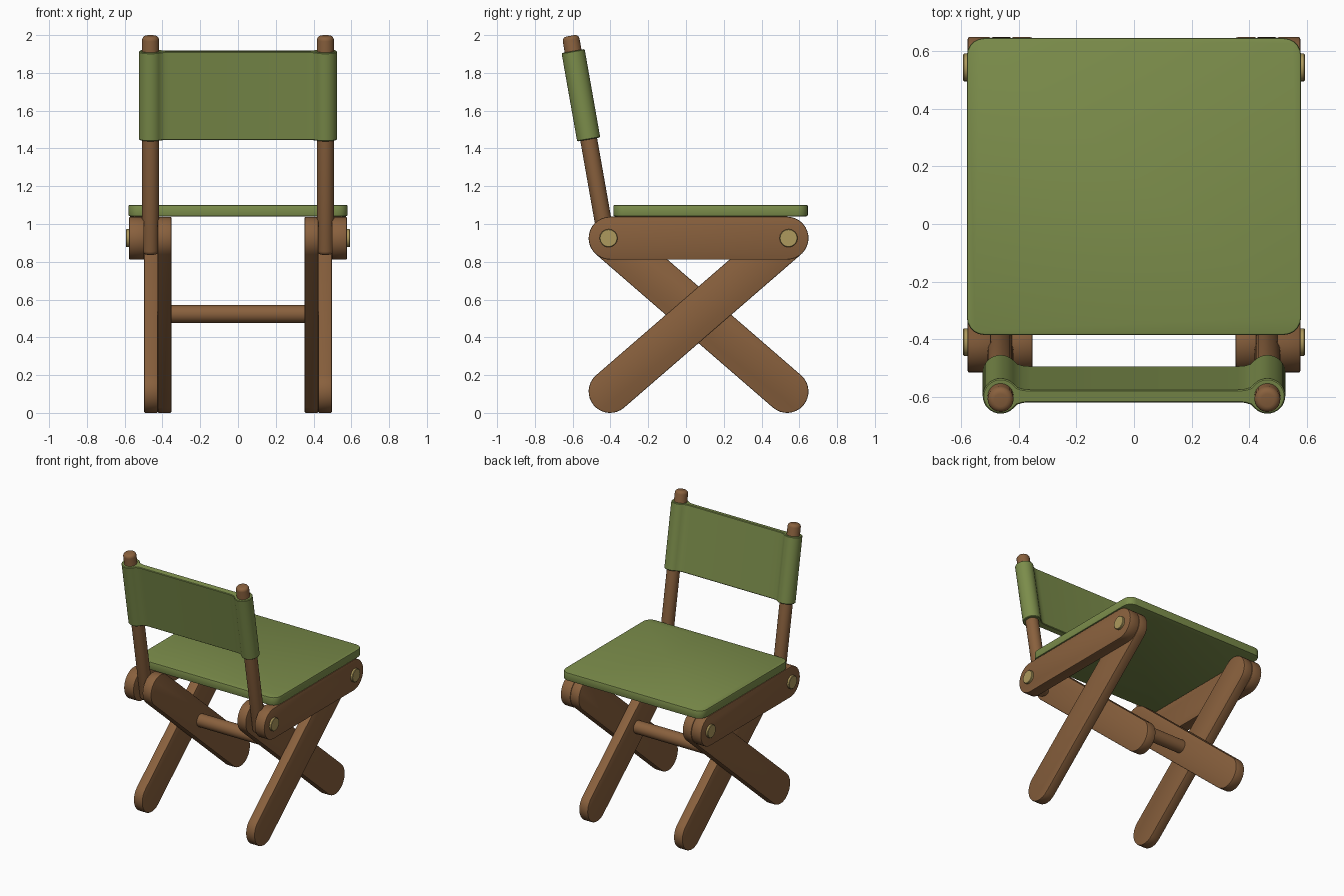
import bpy, bmesh, math
from mathutils import Matrix, Vector

cube = bpy.data.objects.get("Cube")
if cube:
    bpy.data.objects.remove(cube, do_unlink=True)


def material(name, rgb):
    m = bpy.data.materials.new(name)
    m.use_nodes = True
    m.diffuse_color = (*rgb, 1)
    bsdf = m.node_tree.nodes["Principled BSDF"]
    bsdf.inputs["Base Color"].default_value = (*rgb, 1)
    bsdf.inputs["Roughness"].default_value = 0.8
    return m


WOOD = material("brown wood", (0.25, 0.118, 0.047))
CLOTH = material("olive cloth", (0.2, 0.267, 0.07))
BRASS = material("brass", (0.42, 0.32, 0.11))


def prism(name, outline, depth, matrix, mat, bevel=0.0, segments=2):
    """Extrude a 2D outline along local z, then place it with a matrix."""
    bm = bmesh.new()
    face = bm.faces.new([bm.verts.new((u, v, 0)) for u, v in outline])
    out = bmesh.ops.extrude_face_region(bm, geom=[face])
    verts = [g for g in out["geom"] if isinstance(g, bmesh.types.BMVert)]
    bmesh.ops.translate(bm, verts=verts, vec=(0, 0, depth))
    bmesh.ops.recalc_face_normals(bm, faces=bm.faces)
    if bevel:
        rims = [e for e in bm.edges
                if abs(e.verts[0].co.z - e.verts[1].co.z) < 1e-6]
        bmesh.ops.bevel(bm, geom=rims, offset=bevel, segments=segments,
                        profile=0.5, affect='EDGES', clamp_overlap=True)
    bm.transform(matrix)
    bmesh.ops.recalc_face_normals(bm, faces=bm.faces)
    mesh = bpy.data.meshes.new(name)
    bm.to_mesh(mesh)
    bm.free()
    mesh.materials.append(mat)
    obj = bpy.data.objects.new(name, mesh)
    bpy.context.collection.objects.link(obj)
    bpy.ops.object.select_all(action='DESELECT')
    obj.select_set(True)
    bpy.context.view_layer.objects.active = obj
    bpy.ops.object.shade_smooth_by_angle(angle=math.radians(35))
    return obj


def arc(cx, cy, r, start, end, n):
    angles = [math.radians(start + (end - start) * i / n) for i in range(n + 1)]
    return [(cx + r * math.cos(a), cy + r * math.sin(a)) for a in angles]


def circle(r, n):
    return arc(0, 0, r, 0, 360, n)[:-1]


# Local (u, v, depth) becomes world (y, z, x)
SIDEWAYS = Matrix(((0, 0, 1, 0), (1, 0, 0, 0), (0, 1, 0, 0), (0, 0, 0, 1)))


def plank(name, a, b, r, x0, x1):
    """Round-ended board between two (y, z) points, spanning x0 to x1."""
    a, b = Vector(a), Vector(b)
    deg = math.degrees(math.atan2(b.y - a.y, b.x - a.x))
    outline = (arc(b.x, b.y, r, deg - 90, deg + 90, 16)
               + arc(a.x, a.y, r, deg + 90, deg + 270, 16))
    x0, x1 = min(x0, x1), max(x0, x1)
    prism(name, outline, x1 - x0,
          Matrix.Translation((x0, 0, 0)) @ SIDEWAYS, WOOD, 0.006)


BACK, FRONT, LOW, HIGH, R = -0.402, 0.535, 0.1135, 0.925, 0.1135
TILT = math.radians(10)
POST_X = 0.463
LEAN = Matrix.Rotation(TILT, 4, 'X')
POST_FOOT = Vector((0, -0.408, 0.84))

for side, s in (("left", 1), ("right", -1)):
    # Folding frame: seat rail and two crossed legs
    plank(f"{side}_seat_rail", (BACK, HIGH), (FRONT, HIGH), R, s * 0.497, s * 0.577)
    plank(f"{side}_outer_leg", (BACK, LOW), (FRONT, HIGH), R, s * 0.425, s * 0.497)
    plank(f"{side}_inner_leg", (FRONT, LOW), (BACK, HIGH), R, s * 0.353, s * 0.425)

    # Pivot caps
    for end, y in (("rear", -0.41), ("fore", 0.543)):
        x = 0.57 if s > 0 else -0.593
        prism(f"{side}_{end}_pivot_cap", circle(0.048, 16), 0.023,
              Matrix.Translation((x, y, HIGH)) @ SIDEWAYS, BRASS, 0.003, 1)

    # Leaning back post with a rounded tip
    place = Matrix.Translation(POST_FOOT + Vector((s * POST_X, 0, 0))) @ LEAN
    prism(f"{side}_back_post", circle(0.045, 24), 1.174, place, WOOD, 0.022, 4)

# Cross bar where the legs meet
prism("cross_bar", circle(0.047, 24), 0.74,
      Matrix.Translation((-0.37, 0.066, 0.523)) @ SIDEWAYS, WOOD)

# Cloth backrest: sleeves around the posts flowing into a thin panel
half = (arc(POST_X, 0, 0.062, -135, 135, 24)
        + [(0.405, 0.03), (0.385, 0.024), (0.36, 0.022)])
half = [(0.36, -0.022), (0.385, -0.024), (0.405, -0.03)] + half
outline = half + [(-u, -v) for u, v in half]
prism("backrest_cloth", outline, 0.475,
      Matrix.Translation(POST_FOOT) @ LEAN @ Matrix.Translation((0, 0, 0.617)),
      CLOTH, 0.004, 1)

# Seat board with rounded corners
W, D, C = 0.58, 0.515, 0.06
seat = []
for i, (sx, sy) in enumerate(((1, 1), (-1, 1), (-1, -1), (1, -1))):
    seat += arc(sx * (W - C), sy * (D - C), C, i * 90, i * 90 + 90, 5)
prism("seat", seat, 0.06, Matrix.Translation((0, 0.13, 1.041)), CLOTH, 0.007)
